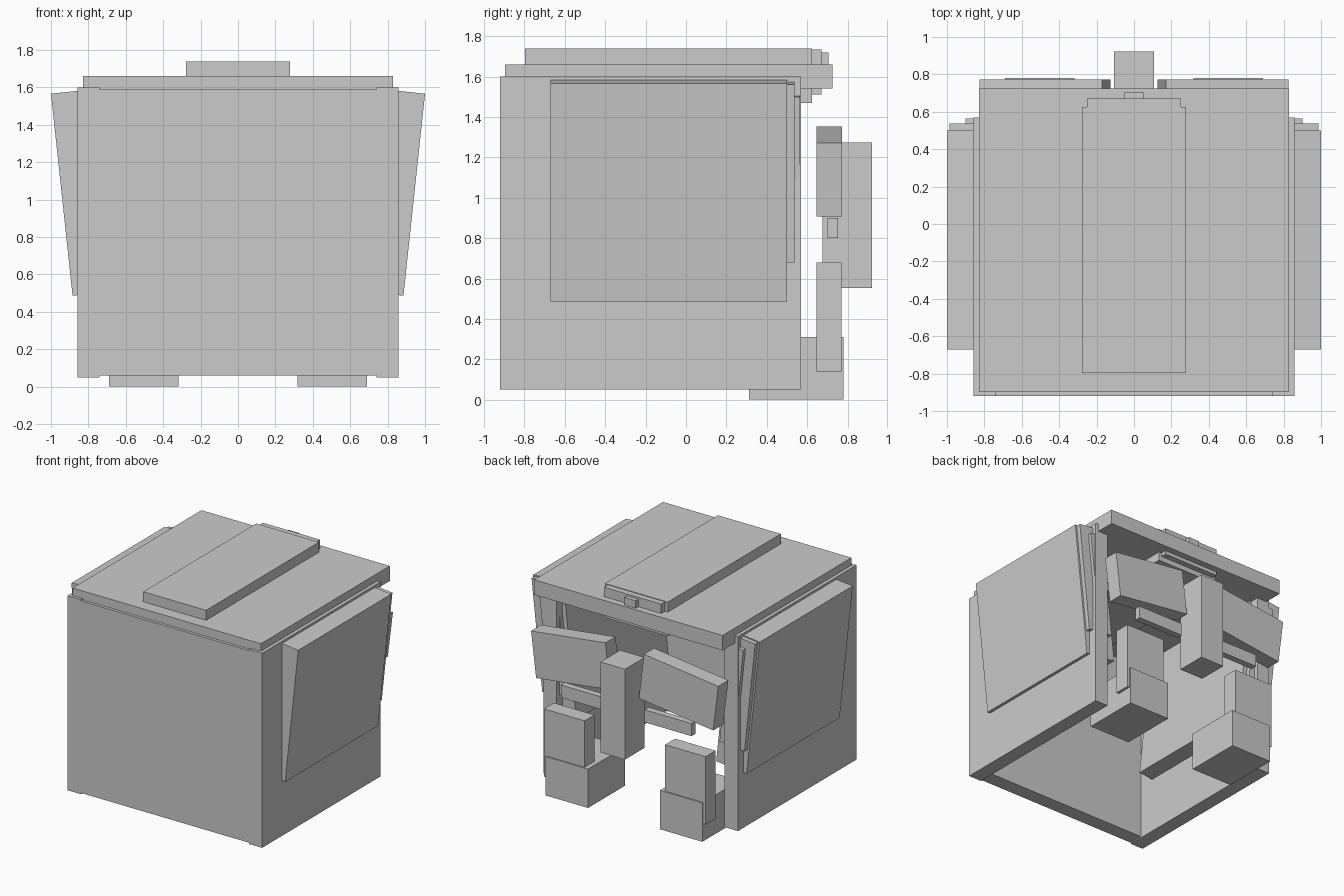
import bpy, math
from mathutils import Matrix, Vector

if "Cube" in bpy.data.objects:
    bpy.data.objects.remove(bpy.data.objects["Cube"])

grey = bpy.data.materials.new("plain grey")
grey.diffuse_color = (0.6, 0.6, 0.6, 1)
grey.use_nodes = True
grey.node_tree.nodes["Principled BSDF"].inputs["Base Color"].default_value = grey.diffuse_color


def box(name, x, y, z, tilt=0.0, origin=(0, 0, 0)):
    """Box from x, y, z ranges, turned by tilt about the y axis and moved to origin."""
    verts = [(a, b, c) for a in x for b in y for c in z]
    faces = [(0, 1, 3, 2), (4, 6, 7, 5), (0, 4, 5, 1),
             (2, 3, 7, 6), (0, 2, 6, 4), (1, 5, 7, 3)]
    turn = Matrix.Rotation(tilt, 4, 'Y')
    pts = [turn @ Vector(v) + Vector(origin) for v in verts]
    mesh = bpy.data.meshes.new(name)
    mesh.from_pydata(pts, [], faces)
    mesh.materials.append(grey)
    obj = bpy.data.objects.new(name, mesh)
    bpy.context.collection.objects.link(obj)
    return obj


def pair(name, x, y, z, tilt=0.0, origin=(0, 0, 0)):
    """The same box on both sides of x = 0."""
    box("right_" + name, x, y, z, tilt, origin)
    mirrored = (-x[1], -x[0])
    box("left_" + name, mirrored, y, z, -tilt, (-origin[0], origin[1], origin[2]))


# Open shell: front wall, side walls and roof
box("front_wall", (-0.74, 0.74), (-0.92, -0.80), (0.06, 1.59))
pair("side_wall", (0.74, 0.857), (-0.92, 0.57), (0.05, 1.60))
box("roof", (-0.83, 0.83), (-0.897, 0.725), (1.54, 1.66))

# Raised block running through the roof, with stepped end
box("roof_block", (-0.277, 0.277), (-0.797, 0.625), (1.468, 1.74))
box("roof_block_step", (-0.252, 0.252), (0.625, 0.672), (1.51, 1.735))
box("roof_block_tip", (-0.05, 0.05), (0.672, 0.705), (1.64, 1.72))

# Leaning blocks running through the side walls, with stepped ends
lean = math.radians(6.1)
hub = (0.808, 0, 1.041)
pair("side_block", (-0.135, 0.135), (-0.67, 0.50), (-0.543, 0.543), lean, hub)
pair("side_block_step", (-0.10, 0.121), (0.50, 0.537), (-0.35, 0.535), lean, hub)
pair("side_block_tip", (-0.043, 0.043), (0.537, 0.565), (-0.25, 0.466), lean, hub)

# Face: sloping brows, eye bars and nose
pair("brow", (-0.33, 0.33), (0.645, 0.772), (-0.183, 0.183),
     math.radians(7), (0.475, 0, 1.13))
pair("eye_bar", (0.16, 0.575), (0.70, 0.752), (0.80, 0.90))
box("nose", (-0.108, 0.108), (0.675, 0.922), (0.553, 1.273))

# Legs and feet
pair("leg", (0.355, 0.712), (0.645, 0.77), (0.14, 0.68))
pair("foot", (0.317, 0.69), (0.313, 0.78), (0.0, 0.31))
